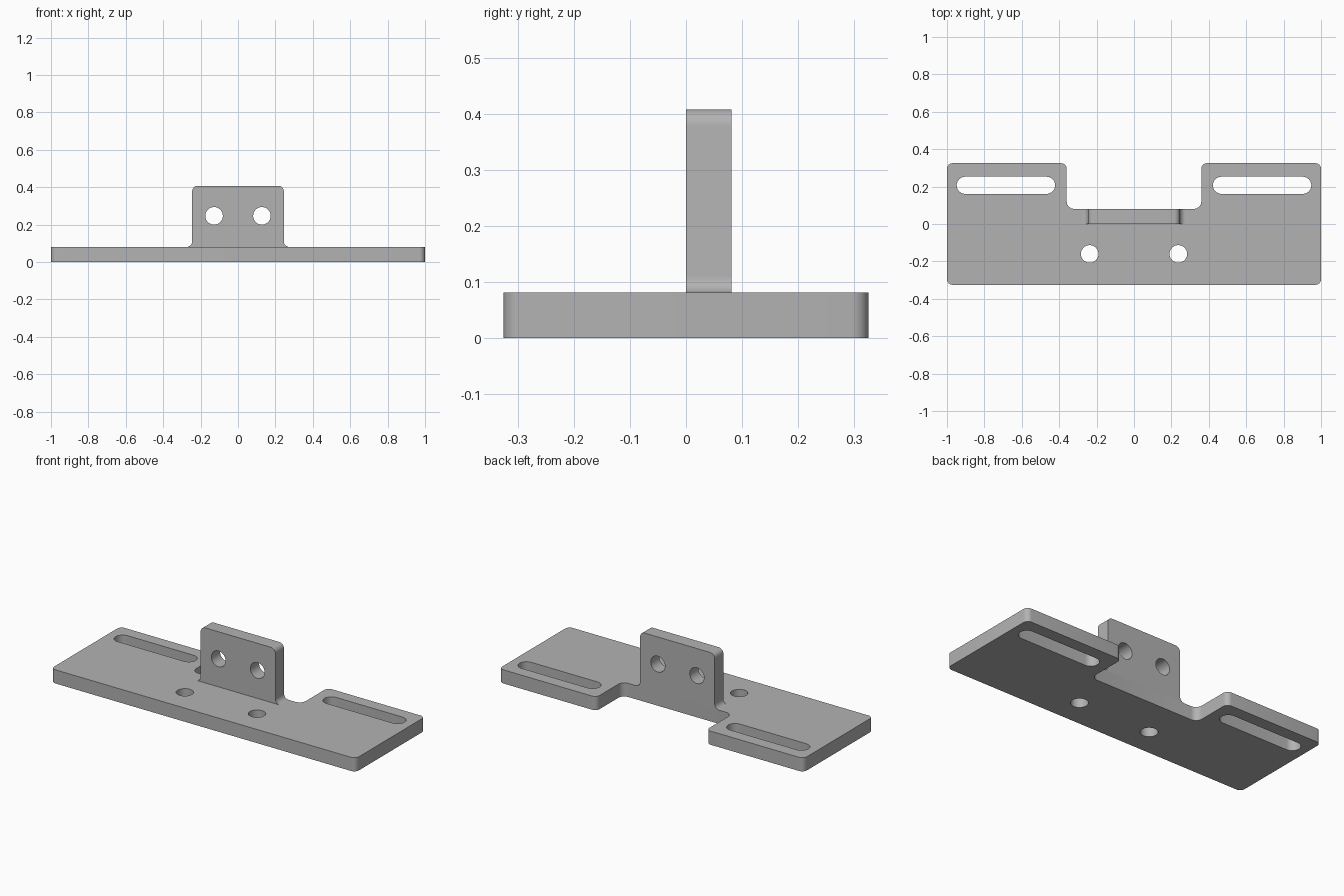
import bpy, bmesh, math
from mathutils import Vector, Matrix

cube = bpy.data.objects.get("Cube")
if cube:
    bpy.data.objects.remove(cube, do_unlink=True)

THICK = 0.081      # sheet thickness of plate and tab
HOLE_R = 0.047
GREY = (0.45, 0.45, 0.45, 1.0)

metal = bpy.data.materials.new("grey metal")
metal.use_nodes = True
metal.diffuse_color = GREY
metal.node_tree.nodes["Principled BSDF"].inputs["Base Color"].default_value = GREY


def rounded(corners, steps=8):
    """Outline through (x, y, radius) corners, each replaced by a fillet arc."""
    points = []
    for i, (x, y, r) in enumerate(corners):
        p = Vector((x, y))
        if r == 0:
            points.append(p)
            continue
        a = (Vector(corners[i - 1][:2]) - p).normalized()
        b = (Vector(corners[(i + 1) % len(corners)][:2]) - p).normalized()
        centre = p + (a + b) * r          # all corners are right angles
        for k in range(steps + 1):
            t = math.pi / 2 * k / steps
            points.append(centre - b * r * math.cos(t) - a * r * math.sin(t))
    return points


def slot(cx, cy, r, half=0.0, steps=16):
    """Round hole, stretched along x into a slot when half > 0."""
    points = []
    for side in (1, -1):
        for k in range(steps + (half > 0)):
            t = math.pi * (k / steps - 0.5)
            points.append(Vector((cx + side * (half + r * math.cos(t)),
                                  cy + side * r * math.sin(t))))
    return points


def mirrored(half):
    """Complete a right-hand outline with its mirror image."""
    return half + [(-x, y, r) for x, y, r in reversed(half)]


def sheet(name, loops, matrix):
    """Fill the outline minus its holes and extrude it to sheet thickness."""
    curve = bpy.data.curves.new(name + "_profile", 'CURVE')
    curve.dimensions = '2D'
    curve.fill_mode = 'BOTH'
    curve.extrude = THICK / 2
    for loop in loops:
        spline = curve.splines.new('POLY')
        spline.points.add(len(loop) - 1)
        for point, co in zip(spline.points, loop):
            point.co = (co.x, co.y, 0, 1)
        spline.use_cyclic_u = True
    temp = bpy.data.objects.new(name + "_profile", curve)
    bpy.context.collection.objects.link(temp)
    graph = bpy.context.evaluated_depsgraph_get()
    mesh = bpy.data.meshes.new_from_object(temp.evaluated_get(graph))
    bpy.data.objects.remove(temp, do_unlink=True)
    bpy.data.curves.remove(curve)

    bm = bmesh.new()
    bm.from_mesh(mesh)
    bmesh.ops.remove_doubles(bm, verts=bm.verts, dist=1e-5)
    bmesh.ops.transform(bm, matrix=matrix, verts=bm.verts)
    bmesh.ops.recalc_face_normals(bm, faces=bm.faces)
    bm.to_mesh(mesh)
    bm.free()
    mesh.name = name
    mesh.materials.clear()
    mesh.materials.append(metal)
    obj = bpy.data.objects.new(name, mesh)
    bpy.context.collection.objects.link(obj)
    bpy.ops.object.select_all(action='DESELECT')
    obj.select_set(True)
    bpy.context.view_layer.objects.active = obj
    bpy.ops.object.shade_smooth_by_angle(angle=math.radians(30))
    return obj


# Base plate: notched at the back, two screw holes and two long slots
plate = mirrored([(1, -0.325, 0.03), (1, 0.325, 0.03),
                  (0.36, 0.325, 0.03), (0.36, THICK, 0.04)])
plate_holes = []
for s in (1, -1):
    plate_holes.append(slot(s * 0.237, -0.16, HOLE_R))
    plate_holes.append(slot(s * 0.685, 0.207, 0.046, half=0.217))
sheet("base_plate", [rounded(plate)] + plate_holes,
      Matrix.Translation((0, 0, THICK / 2)))

# Upright tab: rounded top, filleted foot, two holes
tab = mirrored([(0.285, THICK, 0), (0.245, THICK, 0.03), (0.245, 0.408, 0.03)])
tab_holes = [slot(s * 0.128, 0.247, HOLE_R) for s in (1, -1)]
sheet("upright_tab", [rounded(tab)] + tab_holes,
      Matrix.Translation((0, THICK / 2, 0)) @ Matrix.Rotation(math.pi / 2, 4, 'X'))
